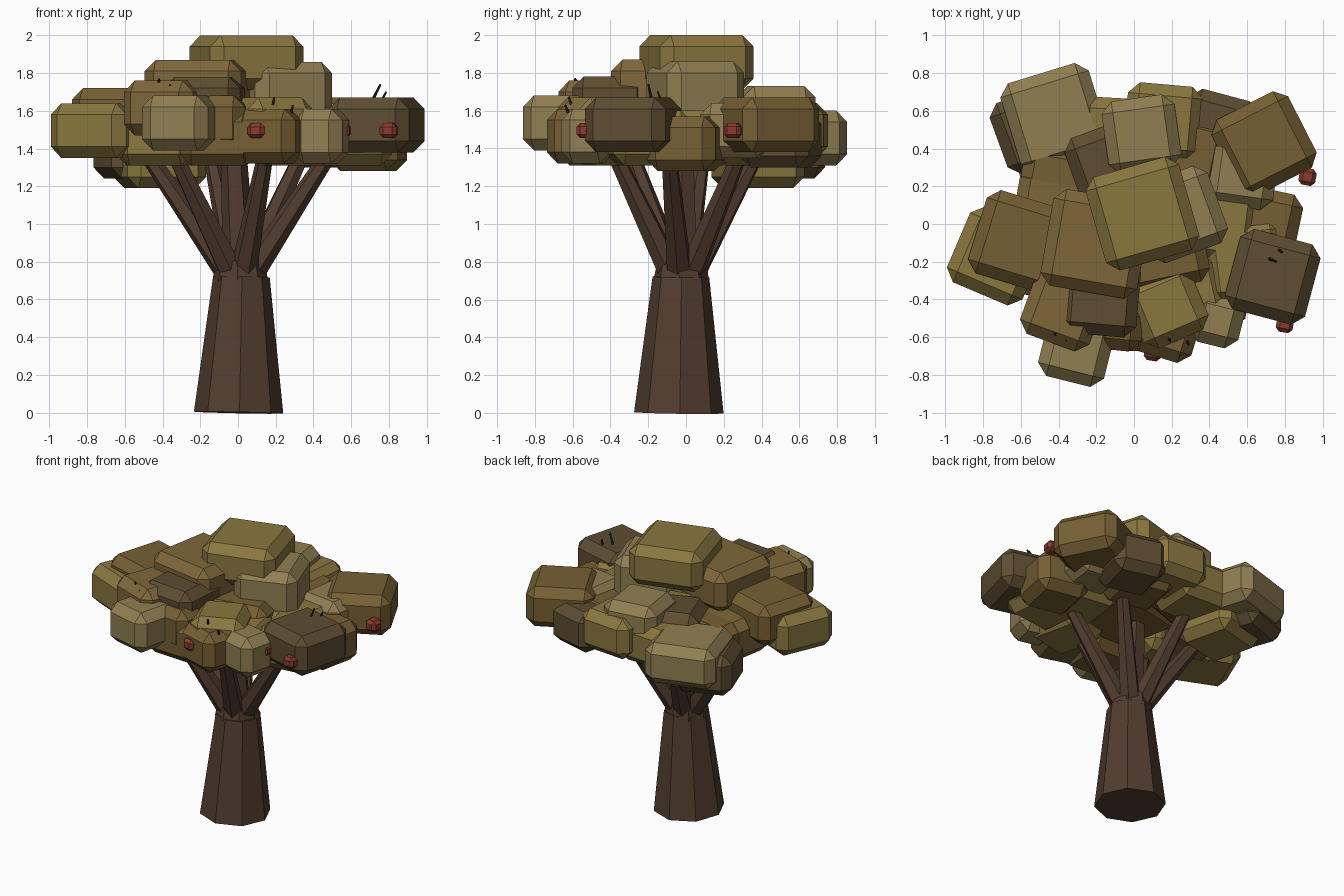
import bpy, bmesh, math, random
from mathutils import Vector, Matrix

if "Cube" in bpy.data.objects:
    bpy.data.objects.remove(bpy.data.objects["Cube"])

random.seed(4)


def material(name, hexcol):
    rgb = [int(hexcol[i:i + 2], 16) / 255 for i in (0, 2, 4)]
    m = bpy.data.materials.new(name)
    m.diffuse_color = [((c + 0.055) / 1.055) ** 2.4 for c in rgb] + [1]
    m.use_nodes = True
    m.node_tree.nodes["Principled BSDF"].inputs["Base Color"].default_value = m.diffuse_color
    return m


MATS = {
    "bark": material("bark", "523D2F"), "twig": material("twig", "2A2018"),
    "fruit": material("fruit", "8A3A30"), "olive": material("olive", "8A773F"),
    "tan": material("tan", "917F52"), "brown": material("brown", "765F33"),
    "amber": material("amber", "7F673A"), "dark": material("dark", "5E4D31"),
}


def add(name, bm, mat):
    bmesh.ops.recalc_face_normals(bm, faces=bm.faces)
    me = bpy.data.meshes.new(name)
    bm.to_mesh(me)
    bm.free()
    me.materials.append(MATS[mat])
    ob = bpy.data.objects.new(name, me)
    bpy.context.collection.objects.link(ob)
    return ob


def block(name, mat, x, y, top, size, turn, height=0.29, chamfer=0.06):
    """Square chamfered block turned about z, placed by its top height."""
    bm = bmesh.new()
    bmesh.ops.create_cube(bm, size=1, matrix=Matrix.Diagonal((size, size, height, 1)))
    bmesh.ops.bevel(bm, geom=bm.edges[:], offset=chamfer, segments=1, affect='EDGES')
    bm.transform(Matrix.Translation((x, y, top - height / 2))
                 @ Matrix.Rotation(math.radians(turn), 4, 'Z'))
    return add(name, bm, mat)


def limb(name, mat, p0, p1, r0, r1, sides, turn=0):
    """Tapered prism between two points."""
    p0, p1 = Vector(p0), Vector(p1)
    d = p1 - p0
    bm = bmesh.new()
    bmesh.ops.create_cone(bm, cap_ends=True, segments=sides, radius1=r0, radius2=r1, depth=d.length)
    bm.transform(Matrix.Translation((p0 + p1) / 2) @ d.to_track_quat('Z', 'Y').to_matrix().to_4x4()
                 @ Matrix.Rotation(math.radians(turn), 4, 'Z'))
    return add(name, bm, mat)


# Trunk with its collar
limb("trunk", "bark", (0.003, -0.038, 0), (0.018, -0.027, 0.72), 0.237, 0.15, 8, 10)
limb("trunk_collar", "bark", (0.012, -0.025, 0.7), (0.01, -0.02, 0.8), 0.148, 0.13, 8, 18)

# Ring of spreading branches and a centre one
for i in range(6):
    a = math.radians(60 * i - 13)
    u, v = math.cos(a), math.sin(a)
    limb(f"branch_{i}", "bark", (0.01 + 0.075 * u, -0.02 + 0.07 * v, 0.76),
         (0.53 * u, 0.42 * v, 1.42), 0.07, 0.04, 6)
limb("branch_centre", "bark", (0.01, -0.02, 0.74), (-0.03, -0.02, 1.5), 0.09, 0.065, 6)

# Main foliage blocks: colour, x, y, top, size, turn
FOLIAGE = [
    ("olive", 0.045, 0.055, 2.0, 0.515, 16),
    ("amber", -0.205, -0.105, 1.87, 0.52, -10),
    ("brown", -0.61, -0.09, 1.72, 0.46, -17),
    ("olive", -0.73, -0.17, 1.64, 0.435, -23),
    ("tan", -0.42, 0.565, 1.6, 0.49, 17),
    ("dark", -0.53, 0.5, 1.53, 0.4, 20),
    ("olive", -0.415, 0.38, 1.48, 0.43, 14),
    ("tan", 0.04, 0.475, 1.73, 0.39, 8),
    ("olive", 0.155, 0.54, 1.64, 0.4, -5),
    ("dark", -0.145, 0.32, 1.66, 0.38, 20),
    ("dark", 0.44, 0.5, 1.59, 0.38, -15),
    ("brown", 0.69, 0.425, 1.67, 0.455, 27),
    ("dark", 0.735, -0.28, 1.67, 0.44, -15),
    ("olive", 0.59, -0.195, 1.6, 0.42, 7),
    ("brown", 0.69, 0.0, 1.57, 0.37, -12),
    ("tan", 0.575, 0.27, 1.64, 0.36, -8),
    ("olive", 0.175, -0.44, 1.67, 0.37, 23),
    ("brown", 0.175, -0.545, 1.61, 0.335, -17),
    ("tan", 0.44, -0.51, 1.61, 0.27, -14),
    ("dark", -0.18, -0.385, 1.78, 0.41, -5),
    ("amber", -0.375, -0.445, 1.76, 0.39, -20),
    ("tan", -0.305, -0.66, 1.68, 0.36, -14),
    ("brown", -0.08, -0.545, 1.68, 0.25, -6),
    ("amber", -0.44, 0.09, 1.6, 0.38, -10),
]
for i, (mat, x, y, top, size, turn) in enumerate(FOLIAGE):
    block(f"foliage_{i}", mat, x, y, top, size, turn)
block("foliage_tall", "tan", 0.24, 0.05, 1.86, 0.435, 20, 0.36)

# Inner ring of blocks filling the underside of the crown, and its core
for i in range(7):
    a = math.tau * i / 7
    block(f"under_foliage_{i}", "brown" if i % 2 else "olive",
          0.45 * math.cos(a), 0.48 * math.sin(a), 1.6, 0.4, random.uniform(-15, 15))
block("foliage_core", "brown", 0.06, -0.06, 1.66, 0.6, 12)

# Fruit hanging at the rim
for i, (x, y) in enumerate([(0.1, -0.68), (0.8, -0.53), (0.92, 0.25), (0.55, -0.47)]):
    block(f"fruit_{i}", "fruit", x, y, 1.535, 0.09, -10, 0.08, 0.02)

# Dead twigs on the crown: foot and length
for i, (x, y, z, h) in enumerate([(0.71, -0.18, 1.65, 0.09), (0.76, -0.13, 1.65, 0.05),
                                  (0.18, -0.6, 1.61, 0.06), (0.28, -0.62, 1.58, 0.05),
                                  (-0.35, -0.6, 1.7, 0.04), (-0.42, -0.57, 1.74, 0.03)]):
    lean = 0.5 * h if x > 0.5 else random.uniform(-0.02, 0.02)
    limb(f"twig_{i}", "twig", (x, y, z), (x + lean, y - 0.02, z + h), 0.009, 0.006, 4)
